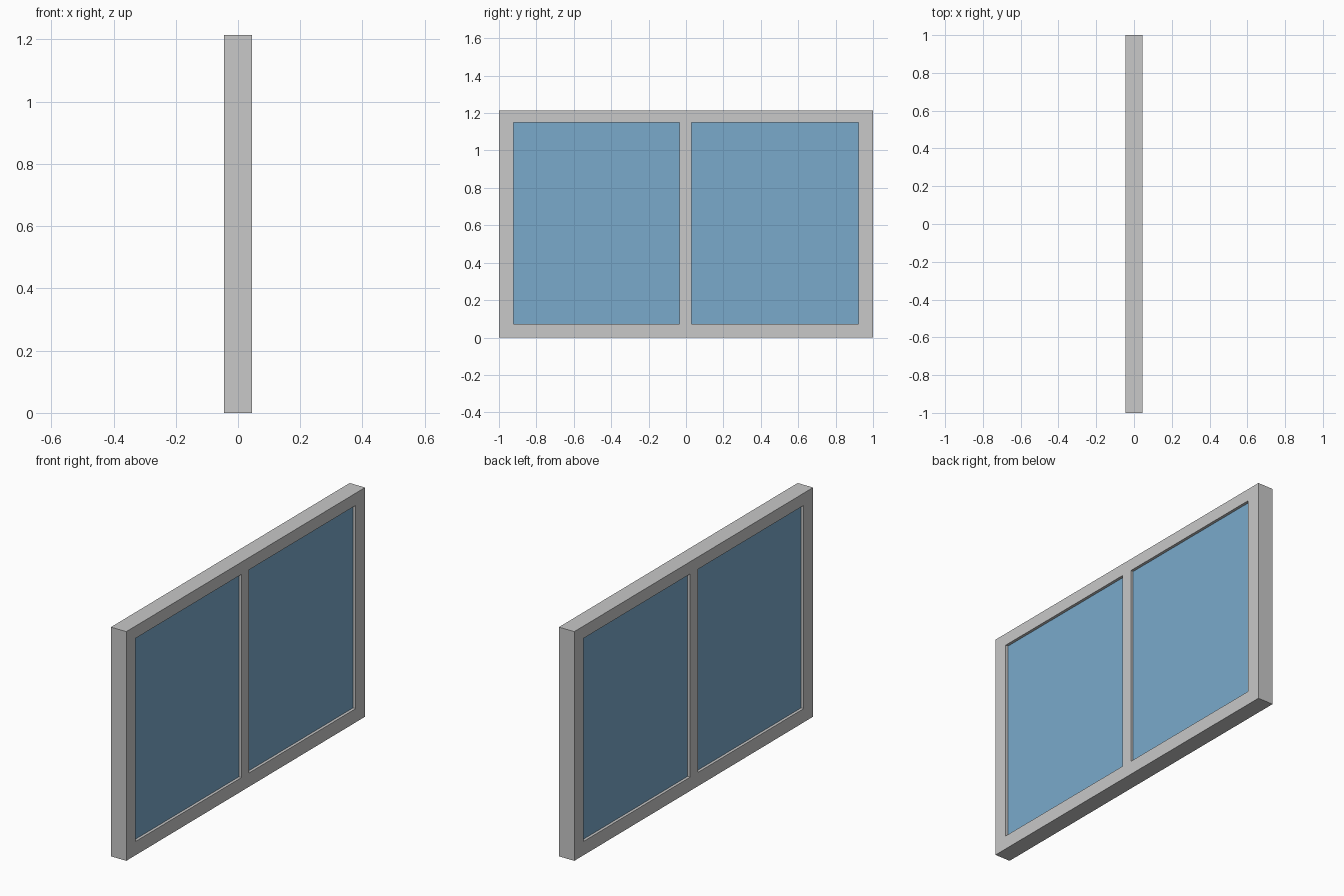
import bpy, bmesh

if "Cube" in bpy.data.objects:
    bpy.data.objects.remove(bpy.data.objects["Cube"])

DEPTH = 0.09          # frame thickness along x
RECESS = 0.015        # glass set back from each frame face
# (y, z) breakpoints: outer edge, opening, mullion, opening, outer edge
YS = [-1.0, -0.922, -0.035, 0.029, 0.922, 1.0]
ZS = [0.0, 0.073, 1.15, 1.215]
OPENINGS = {(1, 1), (3, 1)}


def material(name, colour):
    m = bpy.data.materials.new(name)
    m.diffuse_color = (*colour, 1.0)
    m.use_nodes = True
    m.node_tree.nodes["Principled BSDF"].inputs["Base Color"].default_value = m.diffuse_color
    return m


def slab(name, cells, half, mat):
    """Extrude the chosen grid cells along x, from -half to +half."""
    bm = bmesh.new()
    verts = {}

    def vert(i, j):
        if (i, j) not in verts:
            verts[i, j] = bm.verts.new((-half, YS[i], ZS[j]))
        return verts[i, j]

    for i, j in cells:
        bm.faces.new([vert(i, j), vert(i, j + 1), vert(i + 1, j + 1), vert(i + 1, j)])
    grown = bmesh.ops.extrude_face_region(bm, geom=bm.faces[:], use_keep_orig=True)
    moved = [g for g in grown["geom"] if isinstance(g, bmesh.types.BMVert)]
    bmesh.ops.translate(bm, verts=moved, vec=(2 * half, 0, 0))
    bmesh.ops.recalc_face_normals(bm, faces=bm.faces[:])
    mesh = bpy.data.meshes.new(name)
    bm.to_mesh(mesh)
    bm.free()
    mesh.materials.append(mat)
    ob = bpy.data.objects.new(name, mesh)
    bpy.context.collection.objects.link(ob)


frame_grey = material("frame_grey", (0.578, 0.578, 0.578))
glass_blue = material("glass_blue", (0.195, 0.402, 0.597))

# Frame with central mullion
frame_cells = [(i, j) for i in range(5) for j in range(3) if (i, j) not in OPENINGS]
slab("window_frame", frame_cells, DEPTH / 2, frame_grey)

# Two glass panes, recessed on both sides
for side, cell in (("left", (1, 1)), ("right", (3, 1))):
    slab(f"{side}_glass_pane", [cell], DEPTH / 2 - RECESS, glass_blue)
